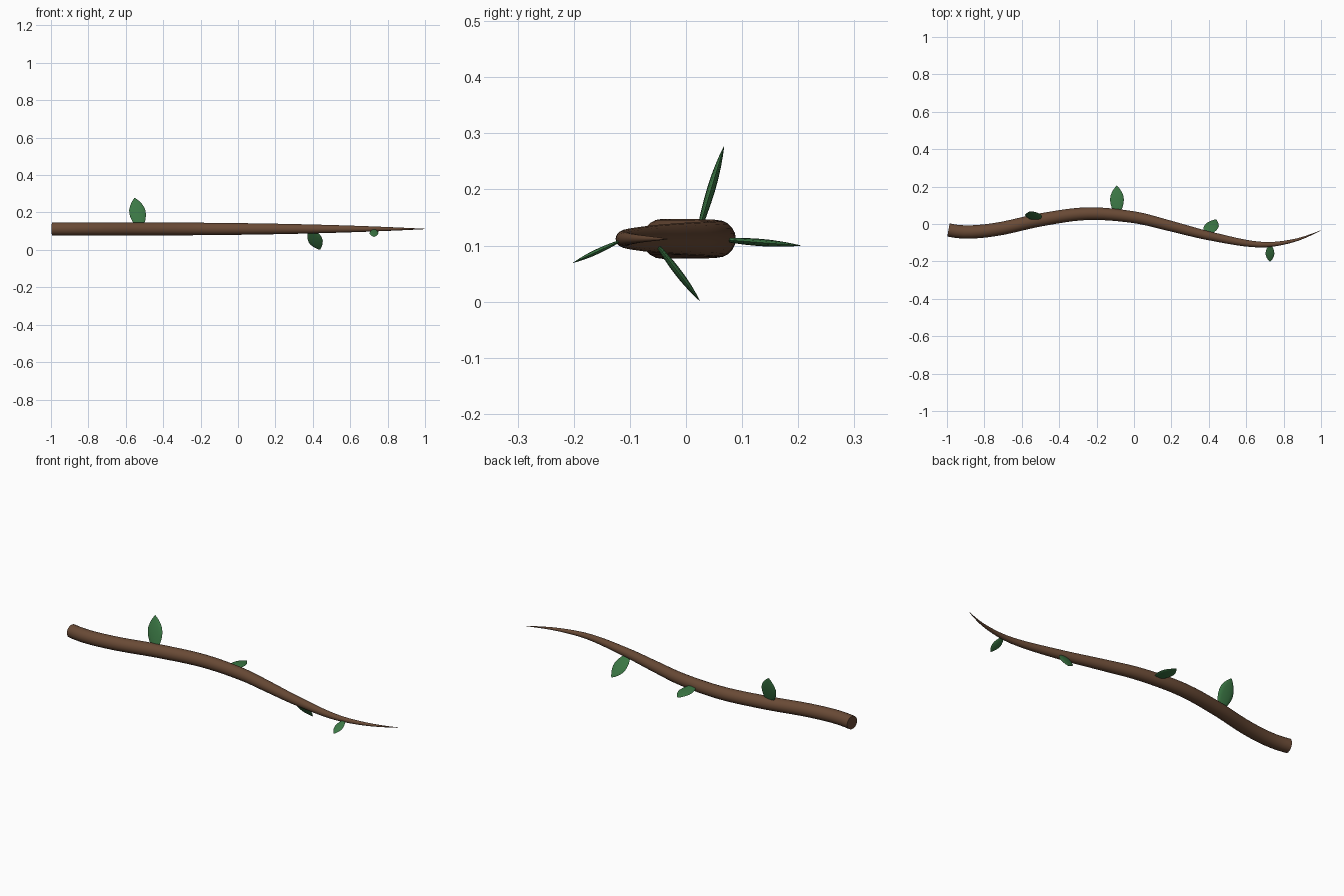
import bpy, bmesh, math
from mathutils import Vector

if "Cube" in bpy.data.objects:
    bpy.data.objects.remove(bpy.data.objects["Cube"])


def material(name, color):
    m = bpy.data.materials.new(name)
    m.diffuse_color = color
    m.use_nodes = True
    m.node_tree.nodes["Principled BSDF"].inputs["Base Color"].default_value = m.diffuse_color
    return m


bark = material("bark", (0.14, 0.068, 0.036, 1))
green = material("leaf_green", (0.045, 0.19, 0.06, 1))


def loft(name, rings, mat):
    """Skin elliptical rings given as (centre, axis_a, axis_b, sides)."""
    bm = bmesh.new()
    loops = []
    for c, a, b, n in rings:
        loops.append([bm.verts.new(c + a * math.cos(2 * math.pi * i / n)
                                   + b * math.sin(2 * math.pi * i / n)) for i in range(n)])
    for p, q in zip(loops, loops[1:]):
        n = len(p)
        for i in range(n):
            bm.faces.new((p[i], p[(i + 1) % n], q[(i + 1) % n], q[i]))
    bm.faces.new(loops[0][::-1])
    bm.faces.new(loops[-1])
    bmesh.ops.recalc_face_normals(bm, faces=bm.faces)
    me = bpy.data.meshes.new(name)
    bm.to_mesh(me)
    bm.free()
    ob = bpy.data.objects.new(name, me)
    bpy.context.collection.objects.link(ob)
    me.materials.append(mat)
    bpy.ops.object.select_all(action='DESELECT')
    ob.select_set(True)
    bpy.context.view_layer.objects.active = ob
    bpy.ops.object.shade_smooth_by_angle(angle=math.radians(50))
    return ob


# Branch centre line (x, y), smoothly interpolated
path = [(-.992, -.032), (-.88, -.043), (-.72, -.026), (-.5, .022), (-.25, .055), (0, .036),
        (.2, -.012), (.4, -.063), (.67, -.11), (.85, -.09), (1, -.034)]
Z = .112
slopes = []
for i in range(len(path)):
    a, b = path[max(i - 1, 0)], path[min(i + 1, len(path) - 1)]
    slopes.append((b[1] - a[1]) / (b[0] - a[0]))
slopes[0], slopes[-1] = -.22, .44


def branch_point(x):
    k = max(i for i in range(len(path) - 1) if path[i][0] <= x + 1e-6)
    (x0, y0), (x1, y1) = path[k], path[k + 1]
    h = x1 - x0
    t = (x - x0) / h
    y = ((2 * t**3 - 3 * t**2 + 1) * y0 + (t**3 - 2 * t**2 + t) * h * slopes[k]
         + (3 * t**2 - 2 * t**3) * y1 + (t**3 - t**2) * h * slopes[k + 1])
    return Vector((x, y, Z))


# Branch: round tube tapering to a point
N = 48
centres = [branch_point(-.992 + 1.992 * i / N) for i in range(N + 1)]
rings = []
for i, c in enumerate(centres):
    tangent = (centres[min(i + 1, N)] - centres[max(i - 1, 0)]).normalized()
    side = Vector((-tangent.y, tangent.x, 0))
    r = .0345 * (1 - (i / N)**3) + .001
    rings.append((c, side * r, Vector((0, 0, r)), 20))
loft("branch", rings, bark)

# Leaves: flattened pointed blades, wide along the branch
profile = [(0, .22), (.12, .5), (.25, .77), (.4, .95), (.53, 1), (.66, .93),
           (.79, .7), (.9, .4), (.97, .15), (1, .02)]


def leaf(name, base_x, tip, width, thick):
    base = branch_point(base_x)
    axis = Vector(tip) - base
    d = axis.normalized()
    across = (Vector((1, 0, 0)) - d * d.x).normalized()
    normal = d.cross(across)
    loft(name, [(base + axis * t, across * width / 2 * w, normal * thick / 2 * w, 12)
                for t, w in profile], green)


leaf("leaf_lower", -.52, (-.553, .068, .278), .088, .015)
leaf("leaf_middle", -.09, (-.092, .205, .1), .074, .013)
leaf("leaf_upper", .385, (.438, .025, .001), .077, .013)
leaf("leaf_tip", .727, (.727, -.202, .069), .047, .009)
